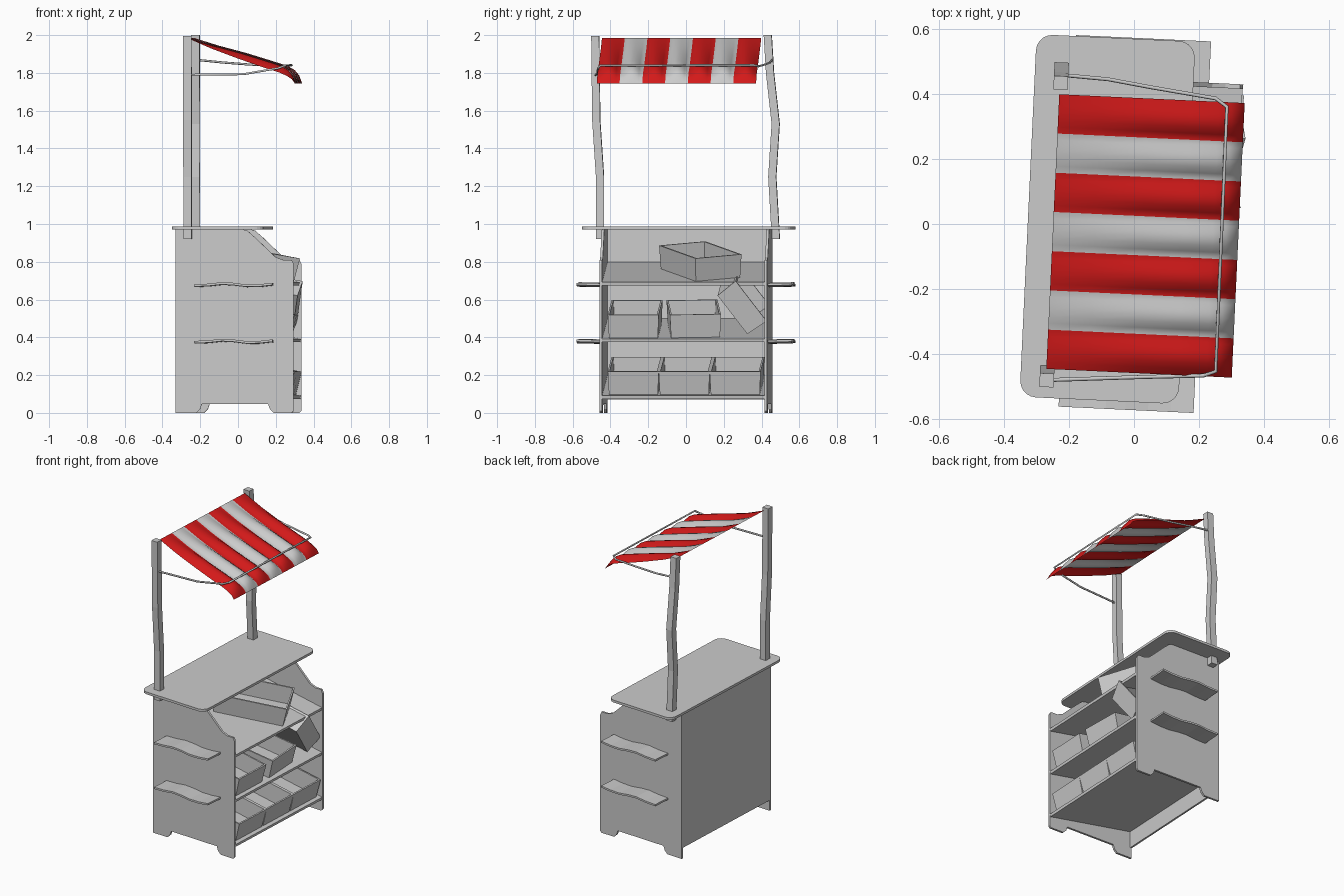
import bpy, bmesh, math
from mathutils import Matrix, Vector

cube = bpy.data.objects.get("Cube")
if cube:
    bpy.data.objects.remove(cube)

# The whole stall is turned slightly about the vertical
TURN = Matrix.Rotation(math.radians(-2.7), 4, 'Z')
TILT = Matrix.Rotation(math.radians(10), 4, 'Y')


def material(name, rgb):
    m = bpy.data.materials.new(name)
    m.use_nodes = True
    m.diffuse_color = (*rgb, 1)
    m.node_tree.nodes["Principled BSDF"].inputs["Base Color"].default_value = (*rgb, 1)
    return m


GREY = material("plain_grey", (0.6, 0.6, 0.6))
RED = material("awning_red", (0.65, 0.01, 0.01))


def finish(name, bm, matrix=Matrix(), mats=(GREY,), closed=True):
    if closed:
        bmesh.ops.recalc_face_normals(bm, faces=bm.faces)
    mesh = bpy.data.meshes.new(name)
    bm.to_mesh(mesh)
    bm.free()
    for m in mats:
        mesh.materials.append(m)
    ob = bpy.data.objects.new(name, mesh)
    bpy.context.scene.collection.objects.link(ob)
    ob.matrix_world = TURN @ matrix
    return ob


def prism(name, outline, offset, matrix=Matrix()):
    """Extrude a closed outline of 3D points along an offset."""
    bm = bmesh.new()
    face = bm.faces.new([bm.verts.new(p) for p in outline])
    new = bmesh.ops.extrude_face_region(bm, geom=[face])["geom"]
    bmesh.ops.translate(bm, vec=offset,
                        verts=[v for v in new if isinstance(v, bmesh.types.BMVert)])
    return finish(name, bm, matrix)


def box(name, lo, hi, matrix=Matrix()):
    outline = [(lo[0], lo[1], lo[2]), (hi[0], lo[1], lo[2]),
               (hi[0], hi[1], lo[2]), (lo[0], hi[1], lo[2])]
    return prism(name, outline, (0, 0, hi[2] - lo[2]), matrix)


# Side panels with feet and a sloping shoulder
side = [(-.31, 0), (-.2, 0), (-.18, .02), (-.17, .048), (.18, .048), (.19, .02),
        (.21, 0), (.305, 0), (.315, .01), (.315, .79), (.305, .81), (.26, .81),
        (.22, .825), (.11, .93), (.07, .965), (.04, .973), (-.31, .973)]
for label, y in (("right", -.437), ("left", .437)):
    prism(label + "_side_panel", [(x, y - .007, z) for x, z in side], (0, .014, 0))

# Back panel
box("back_panel", (-.31, -.431, .07), (-.298, .431, .973))

# Counter with rounded corners
outline = []
radius = .05
for i, (cx, cy) in enumerate([(.162, .568), (-.326, .568), (-.326, -.546), (.162, -.546)]):
    sx = 1 if cx > 0 else -1
    sy = 1 if cy > 0 else -1
    for k in range(6):
        a = math.radians(90 * i + 18 * k)
        outline.append((cx - sx * radius + radius * math.cos(a),
                        cy - sy * radius + radius * math.sin(a), .972))
prism("counter", outline, (0, 0, .016))


# Open crates: a tapered box with its top inset and sunk
def crate(name, matrix):
    bm = bmesh.new()
    bmesh.ops.create_cube(bm, size=1)
    for v in bm.verts:
        k = .96 if v.co.z < 0 else 1
        v.co = (v.co.x * .45 * k, v.co.y * .27 * k, (v.co.z + .5) * .125)
    bm.normal_update()
    top = max(bm.faces, key=lambda f: f.calc_center_median().z)
    bmesh.ops.inset_region(bm, faces=[top], thickness=.014)
    well = bmesh.ops.extrude_discrete_faces(bm, faces=[top])["faces"][0]
    for v in well.verts:
        v.co = (v.co.x * .96, v.co.y * .96, .012)
    finish(name, bm, matrix, closed=False)


# Tilted shelves and their crates: position, yaw and roll on each shelf
loads = {
    "bottom": (.085, [(-.23, -.265, 0, 0, 0), (-.23, .005, 0, 0, 0), (-.23, .275, 0, 0, 0)]),
    "middle": (.385, [(-.23, -.265, 0, 0, 0), (-.24, .045, 0, 5, 0), (-.25, .26, .12, 0, -53)]),
    "top": (.685, [(-.26, .079, 0, 28, 0)]),
}
for label, (height, crates) in loads.items():
    frame = Matrix.Translation((.3, 0, height)) @ TILT
    box(label + "_shelf", (-.61, -.431, -.009), (.012, .431, .009), frame)
    for i, (x, y, z, yaw, roll) in enumerate(crates):
        place = (Matrix.Translation((x, y, z + .01))
                 @ Matrix.Rotation(math.radians(yaw), 4, 'Z')
                 @ Matrix.Rotation(math.radians(roll), 4, 'X'))
        crate(f"{label}_crate_{i + 1}", frame @ place)

# Wavy ledges on both sides
wave = [(-.205, -.005), (-.13, -.002), (-.06, .006), (0, .003), (.07, -.006), (.14, -.005), (.21, .003)]
for label, s in (("right", -1), ("left", 1)):
    for level, z in (("lower", .377), ("upper", .677)):
        edge = [(x, s * .44, z + d - .006) for x, d in wave]
        edge += [(x, s * .44, z + d + .006) for x, d in reversed(wave)]
        prism(f"{label}_{level}_ledge", edge, (0, s * .131, .003))

# Crooked square posts
posts = {
    "right": [(-.467, .92), (-.467, 1.25), (-.487, 1.55), (-.492, 1.995)],
    "left": [(.465, .92), (.446, 1.25), (.464, 1.53), (.434, 1.8), (.422, 2.0)],
}
for label, path in posts.items():
    edge = [(-.267, y - .021, z) for y, z in path]
    edge += [(-.267, y + .021, z) for y, z in reversed(path)]
    prism(label + "_post", edge, (.044, 0, 0))

# Striped awning: each stripe billows between its seams
profile = [(-.248, 1.985, 0), (-.12, 1.945, .015), (.03, 1.905, .03), (.16, 1.865, .035),
           (.245, 1.838, .035), (.285, 1.815, .03), (.31, 1.785, .018), (.322, 1.745, 0)]
STRIPES, STEPS = 7, 6
y0, y1 = -.457, .387
bm = bmesh.new()
rows = []
for j in range(STRIPES * STEPS + 1):
    sag = 1 - math.sin(math.pi * (j % STEPS) / STEPS)
    y = y0 + (y1 - y0) * j / (STRIPES * STEPS)
    rows.append([bm.verts.new((x - .2 * d * sag, y, z - d * sag)) for x, z, d in profile])
for j, (a, b) in enumerate(zip(rows, rows[1:])):
    for k in range(len(profile) - 1):
        f = bm.faces.new((a[k], a[k + 1], b[k + 1], b[k]))
        f.material_index = (j // STEPS + 1) % 2
        f.smooth = True
finish("awning", bm, mats=(GREY, RED), closed=False)

# Bent rod holding the awning
rod = [(-.227, -.49, 1.79), (.05, -.468, 1.793), (.235, -.455, 1.825), (.272, -.44, 1.84),
       (.268, .373, 1.84), (.232, .397, 1.835), (.03, .422, 1.845), (-.1, .44, 1.855), (-.23, .446, 1.868)]
curve = bpy.data.curves.new("awning_rod", 'CURVE')
curve.dimensions = '3D'
curve.bevel_depth = .006
curve.bevel_resolution = 1
curve.use_fill_caps = True
spline = curve.splines.new('POLY')
spline.points.add(len(rod) - 1)
for point, co in zip(spline.points, rod):
    point.co = (*co, 1)
curve.materials.append(GREY)
rod_object = bpy.data.objects.new("awning_rod", curve)
bpy.context.scene.collection.objects.link(rod_object)
rod_object.matrix_world = TURN
